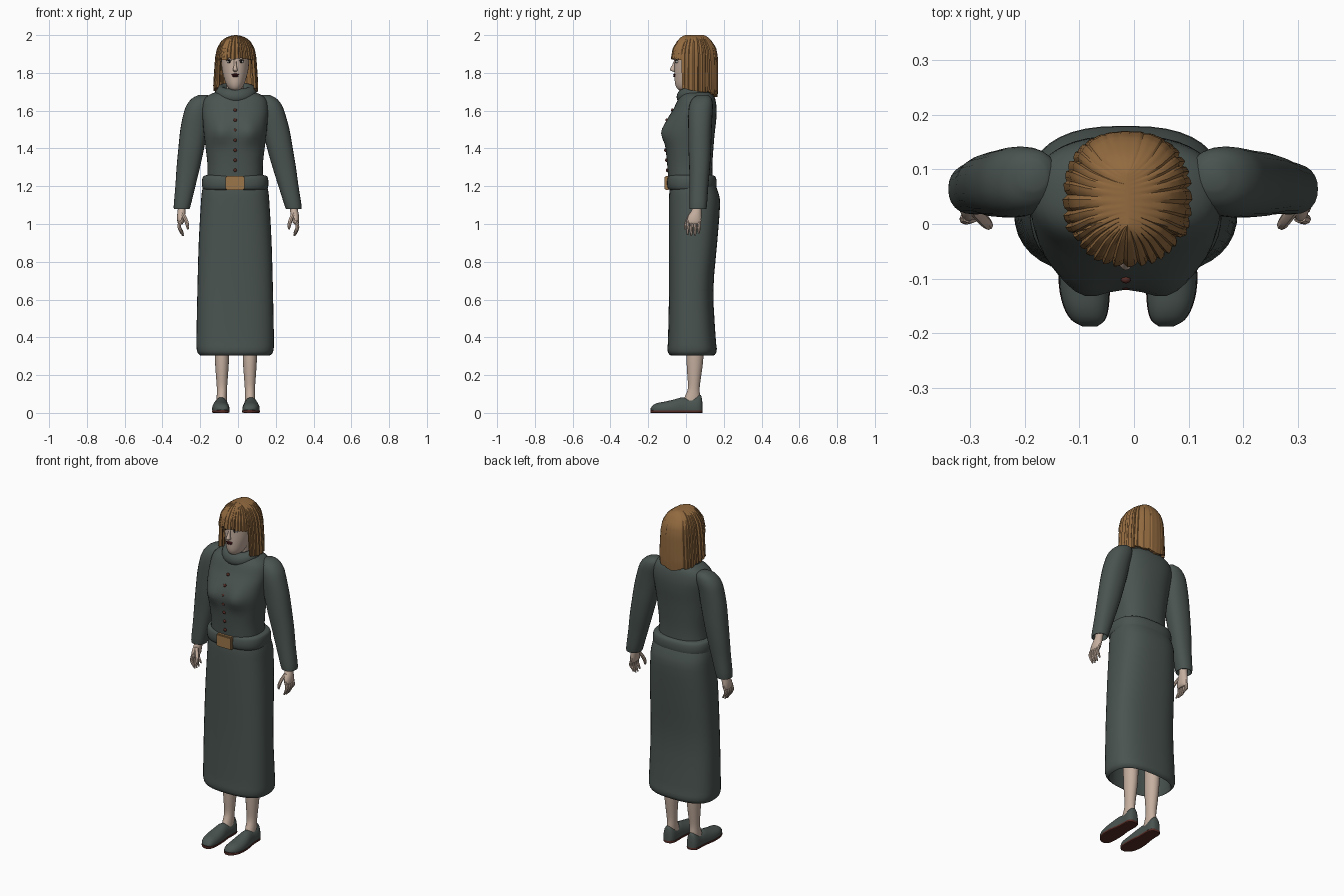
import bpy, bmesh, math, random
from mathutils import Vector

random.seed(4)
if "Cube" in bpy.data.objects:
    bpy.data.objects.remove(bpy.data.objects["Cube"], do_unlink=True)


def material(name, r, g, b):
    m = bpy.data.materials.new(name)
    m.use_nodes = True
    m.diffuse_color = (r, g, b, 1)
    m.node_tree.nodes["Principled BSDF"].inputs["Base Color"].default_value = (r, g, b, 1)
    return m


CLOTH = material("grey green cloth", .068, .088, .08)
SKIN = material("pale skin", .56, .43, .35)
HAIR = material("light brown hair", .29, .145, .05)
TAN = material("tan buckle", .33, .18, .07)
SOLE = material("red brown leather", .09, .024, .018)
LIPS = material("dark red lips", .07, .012, .015)
WHITE = material("eye white", .6, .58, .55)
DARK = material("dark brown", .015, .011, .01)
MID = -.015  # centre line of the body


def finish(name, bm, mat, angle=40):
    bmesh.ops.recalc_face_normals(bm, faces=bm.faces)
    mesh = bpy.data.meshes.new(name)
    bm.to_mesh(mesh)
    bm.free()
    mesh.materials.append(mat)
    ob = bpy.data.objects.new(name, mesh)
    bpy.context.collection.objects.link(ob)
    bpy.ops.object.select_all(action='DESELECT')
    ob.select_set(True)
    bpy.context.view_layer.objects.active = ob
    bpy.ops.object.shade_smooth_by_angle(angle=math.radians(angle))
    return ob


def power(v, e):
    return math.copysign(abs(v) ** e, v)


def skin_rings(bm, rings):
    """Join closed rings of points with quads and cap both ends."""
    rows = [[bm.verts.new(p) for p in ring] for ring in rings]
    n = len(rows[0])
    for a, b in zip(rows, rows[1:]):
        for i in range(n):
            j = (i + 1) % n
            bm.faces.new((a[i], a[j], b[j], b[i]))
    bm.faces.new(rows[0][::-1])
    bm.faces.new(rows[-1])


def spline(rows, steps):
    """Catmull-Rom refinement of a table of section rows."""
    rows = [Vector(r) for r in rows]
    out = []
    for i in range(len(rows) - 1):
        a, b = rows[max(i - 1, 0)], rows[i]
        c, d = rows[i + 1], rows[min(i + 2, len(rows) - 1)]
        for k in range(steps):
            t = k / steps
            out.append(b + (c - a) * (t / 2) + (a * 2 - b * 5 + c * 4 - d) * (t * t / 2)
                       + (b * 3 - a - c * 3 + d) * (t ** 3 / 2))
    return out + [rows[-1]]


def loft(name, mat, rows, n=24, p=2, steps=3, side=1, along='z', floor=-1, shape=None, mid=None):
    """Rows are (station, centre x, other centre, half width, half depth)."""
    rings = []
    for h, cx, co, rx, ro in spline(rows, steps):
        x0 = MID if mid is None else mid(h)
        ring = []
        for i in range(n):
            a = math.tau * i / n
            x = x0 + side * cx + rx * power(math.cos(a), 2 / p)
            o = co + ro * power(math.sin(a), 2 / p)
            if along == 'z':
                pt = Vector((x, o, h))
            else:
                pt = Vector((x, h, max(o, floor)))
            ring.append(shape(pt) if shape else pt)
        rings.append(ring)
    bm = bmesh.new()
    skin_rings(bm, rings)
    return finish(name, bm, mat)


def trunk(rows):
    """Turn (z, front y, back y, half width) rows into loft rows."""
    return [(z, 0, (f + b) / 2, w, (b - f) / 2) for z, f, b, w in rows]


def blob(name, mat, loc, scale):
    bm = bmesh.new()
    bmesh.ops.create_uvsphere(bm, u_segments=14, v_segments=8, radius=1)
    for v in bm.verts:
        v.co = Vector(c * s + o for c, s, o in zip(v.co, scale, loc))
    return finish(name, bm, mat)


# Skirt, with the hem folded back up inside
loft("skirt", CLOTH, trunk([
    (1.22, -.08, .15, .165), (1.17, -.088, .17, .176), (1.1, -.09, .18, .182), (.9, -.09, .165, .193),
    (.65, -.09, .145, .2), (.4, -.095, .157, .205), (.34, -.098, .163, .204), (.314, -.092, .157, .195),
    (.32, -.075, .14, .178), (.5, -.07, .13, .17)]), n=40, p=2.6)

# Jacket body with bust
def bust(pt):
    if pt.y < .02:
        for s in (-1, 1):
            d = ((pt.x - MID - s * .078) / .05) ** 2 + ((pt.z - 1.485) / .055) ** 2
            pt.y -= .025 * math.exp(-d)
    return pt


BODY = [(1.2, -.09, .145, .15), (1.25, -.095, .14, .147), (1.32, -.1, .14, .147), (1.4, -.108, .145, .156),
        (1.48, -.116, .152, .166), (1.55, -.1, .16, .172), (1.61, -.066, .162, .176),
        (1.66, -.042, .155, .165), (1.69, -.02, .14, .125), (1.71, .01, .11, .06)]
loft("jacket_body", CLOTH, trunk(BODY), n=48, p=2.4, shape=bust)
loft("jacket_waistband", CLOTH, trunk([
    (1.18, -.08, .14, .155), (1.185, -.095, .156, .17), (1.21, -.102, .162, .176), (1.24, -.1, .16, .174),
    (1.255, -.092, .15, .165), (1.26, -.08, .13, .14)]), n=40, p=2.6)

# Rolled collar, lower at the front
bm = bmesh.new()
skirt_turns, roll = 32, 12
grid = []
for i in range(skirt_turns):
    a = math.tau * i / skirt_turns
    row = []
    for k in range(roll):
        b = math.tau * k / roll
        r = .03 * math.cos(b)
        y = (.07 + r) * math.sin(a)
        row.append(bm.verts.new((MID + .003 + (.08 + r) * math.cos(a), .05 + y,
                                 1.697 + .036 * math.sin(b) + y * .25)))
    grid.append(row)
for i in range(skirt_turns):
    for k in range(roll):
        a, b, m = grid[i], grid[(i + 1) % skirt_turns], (k + 1) % roll
        bm.faces.new((a[k], b[k], b[m], a[m]))
finish("rolled_collar", bm, CLOTH)

# Buttons down the front and the belt buckle
for i in range(7):
    z = 1.285 + i * .053
    lo, hi = next((a, b) for a, b in zip(BODY, BODY[1:]) if a[0] <= z <= b[0])
    y = lo[1] + (hi[1] - lo[1]) * (z - lo[0]) / (hi[0] - lo[0])
    blob("button_%d" % (i + 1), SOLE, (MID, y - .002, z), (.009, .007, .009))
bm = bmesh.new()
bmesh.ops.create_cube(bm, size=1)
for v in bm.verts:
    v.co = Vector((MID + v.co.x * .1, -.1 + v.co.y * .026, 1.217 + v.co.z * .074))
bmesh.ops.bevel(bm, geom=bm.edges[:], offset=.005, segments=2, affect='EDGES')
finish("belt_buckle", bm, TAN)


def lean(z):
    return -.02 + max(0, 1.6 - z) * .036


for s, label in ((1, "left"), (-1, "right")):
    # Sleeve
    loft(label + "_sleeve", CLOTH, [
        (1.11, .295, .062, .03, .032), (1.082, .295, .063, .037, .04), (1.09, .295, .064, .044, .046),
        (1.2, .273, .068, .053, .05), (1.3, .254, .072, .062, .055), (1.4, .235, .073, .068, .06),
        (1.5, .217, .074, .072, .062), (1.58, .201, .076, .069, .064), (1.63, .186, .08, .066, .062),
        (1.665, .172, .085, .051, .05), (1.683, .165, .09, .024, .026)], side=s, p=2.2, mid=lean)
    # Hand
    loft(label + "_palm", SKIN, [
        (1.12, .293, .06, .02, .024), (1.075, .297, .056, .021, .026), (1.04, .302, .046, .021, .036),
        (1.01, .305, .042, .017, .038), (.998, .306, .042, .009, .032)], n=14, side=s, mid=lean)
    for k in range(4):
        y, drop = .012 + k * .02, (.006, 0, .002, .014)[k]
        loft("%s_finger_%d" % (label, k + 1), SKIN, [
            (1.02, .306, y, .009, .009), (.985, .313, y - .003, .0095, .0095),
            (.955 + drop, .304, y - .004, .008, .008), (.936 + drop, .294, y - .004, .004, .004)],
            n=8, side=s, mid=lean)
    loft(label + "_thumb", SKIN, [
        (1.06, .295, .03, .011, .012), (1.02, .277, .008, .011, .011), (.99, .269, -.002, .009, .009),
        (.972, .268, -.003, .004, .004)], n=8, side=s, mid=lean)
    # Leg
    loft(label + "_leg", SKIN, [
        (.03, .075, .02, .028, .05), (.08, .075, .033, .027, .042), (.13, .074, .041, .027, .031),
        (.2, .074, .044, .032, .037), (.28, .074, .047, .037, .044), (.4, .076, .05, .04, .046),
        (.52, .08, .04, .045, .05)], n=20, side=s, mid=lambda z: -.011)
    # Shoe: rows of station, centre, top height, half width
    shoe = [(-.188, .07, .022, .012), (-.176, .073, .04, .03), (-.15, .077, .053, .041),
            (-.11, .08, .06, .046), (-.06, .08, .072, .044), (-.02, .079, .082, .038),
            (.02, .077, .078, .036), (.06, .077, .094, .035), (.08, .077, .092, .026), (.087, .077, .05, .012)]
    loft(label + "_shoe", CLOTH, [(y, c, .02, w, h - .02) for y, c, h, w in shoe],
         n=24, p=2.2, side=s, along='y', floor=.012, mid=lambda y: -.011)
    loft(label + "_sole", SOLE, [(y, c, .0075, w + .001, .0075) for y, c, h, w in shoe],
         n=24, p=6, side=s, along='y', mid=lambda y: -.011)
    # Eye
    x = MID + s * .031
    blob(label + "_eye", WHITE, (x, -.048, 1.859), (.014, .008, .007))
    blob(label + "_iris", DARK, (x, -.054, 1.859), (.006, .004, .006))
    blob(label + "_lashes", DARK, (x, -.05, 1.867), (.017, .009, .003))

# Head, neck, nose and mouth
loft("neck", SKIN, [(1.64, 0, .055, .05, .05), (1.7, 0, .05, .045, .045), (1.78, 0, .05, .045, .05)])
loft("head", SKIN, trunk([
    (1.706, -.028, .03, .014), (1.715, -.045, .05, .032), (1.74, -.057, .08, .048), (1.78, -.061, .11, .061),
    (1.82, -.061, .13, .07), (1.87, -.06, .138, .074), (1.92, -.058, .138, .074),
    (1.96, -.035, .115, .055), (1.978, .01, .075, .02)]), n=32)
loft("nose", SKIN, [(1.87, 0, -.055, .006, .006), (1.84, 0, -.064, .007, .01), (1.82, 0, -.069, .012, .016),
                    (1.811, 0, -.066, .012, .014), (1.806, 0, -.06, .006, .006)], n=12)
for z, w in ((1.791, .022), (1.783, .018)):
    blob("upper_lip" if z > 1.785 else "lower_lip", LIPS, (MID, -.06, z), (w, .008, .005))

# Hair: strands fall from a centre parting to a fringe and a long bob
SPREAD = [(2, .04, .4), (1.996, .25, .48), (1.987, .46, .6), (1.97, .66, .73), (1.93, .87, .93),
          (1.88, .95, 1), (1.8, 1, 1.01), (1.72, 1.04, 1.01), (1.66, .99, .97)]


def spread(z):
    for (z1, a1, b1), (z2, a2, b2) in zip(SPREAD, SPREAD[1:]):
        if z >= z2:
            t = (z1 - z) / (z1 - z2)
            return a1 + (a2 - a1) * t, b1 + (b2 - b1) * t
    return SPREAD[-1][1:]


TURN = 144
strands = []
for i in range(TURN):
    if i % 4 == 0:
        deep, ragged = random.uniform(.03, .085), random.uniform(-.007, .007)
    a = math.tau * (i / TURN - .5)
    fringe = abs(a) < 1.05
    depth = deep * (.25 if abs(a) > 2.3 else 1)
    low = 1.874 if fringe else 1.718 - .04 * (abs(a) - 1.05) / 2.1
    strands.append((a, 1 + .02 - depth * (0, .15, .35, 1)[i % 4], low + ragged))


def hair_ring(t, inset):
    ring = []
    for a, swell, low in strands:
        z = 2 - (2 - low) * t ** 1.6
        sx, sy = spread(z)
        ring.append((MID + .003 + .113 * sx * swell * inset * power(math.sin(a), .84),
                     .045 - .122 * sy * swell * inset * power(math.cos(a), .84),
                     z - (1 - inset) * .1 * (1 - t)))
    return ring


levels = [k / 16 for k in range(17)]
bm = bmesh.new()
skin_rings(bm, [hair_ring(t, 1) for t in levels] + [hair_ring(t, .87) for t in levels[:3:-2]])
finish("bobbed_hair", bm, HAIR, 25)
